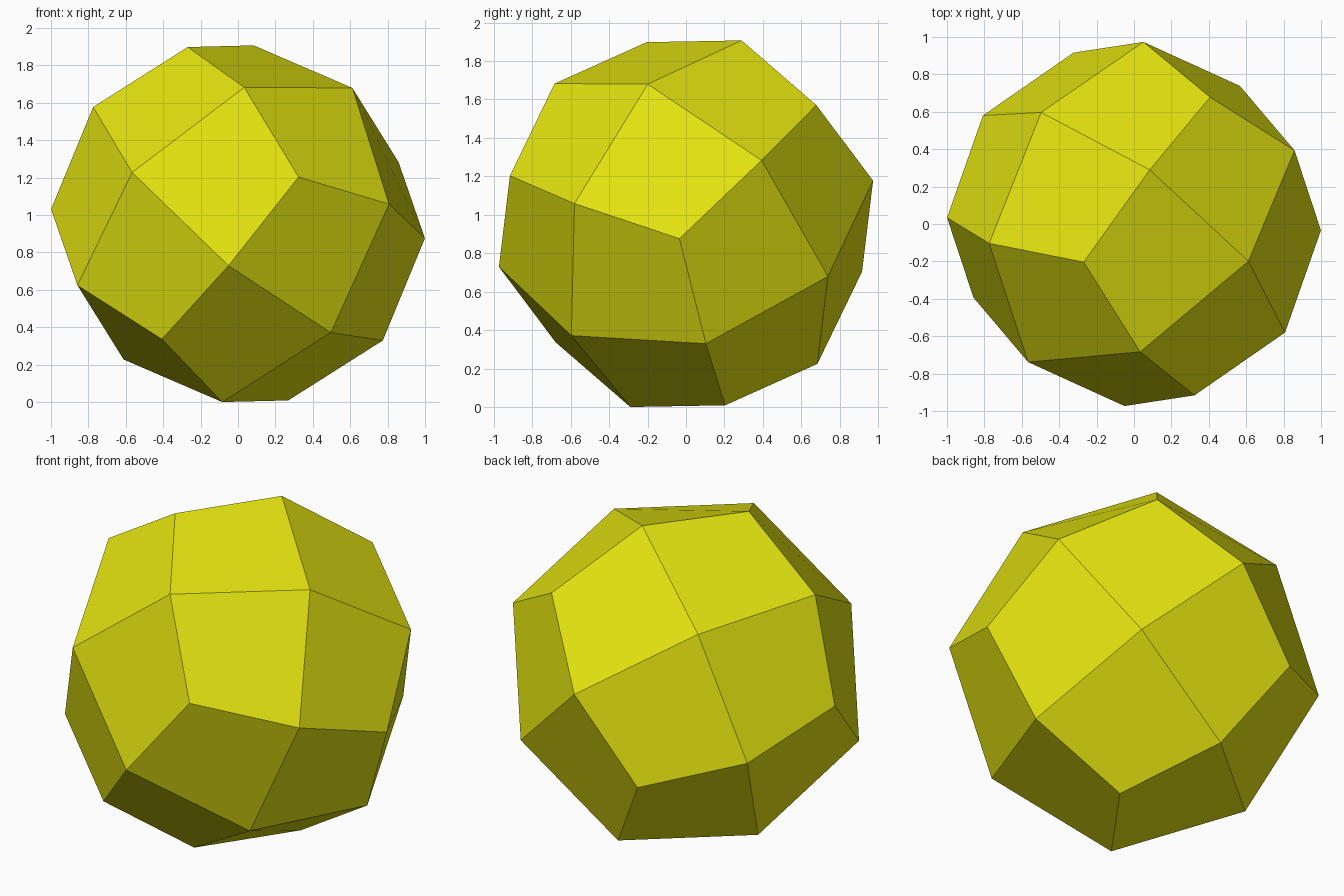
import bpy, bmesh
from itertools import product
from mathutils import Vector, Matrix

if "Cube" in bpy.data.objects:
    bpy.data.objects.remove(bpy.data.objects["Cube"], do_unlink=True)

# Single yellow material
yellow = bpy.data.materials.new("bright_yellow")
yellow.use_nodes = True
colour = (0.75, 0.75, 0.005, 1)
yellow.diffuse_color = colour
yellow.node_tree.nodes["Principled BSDF"].inputs["Base Color"].default_value = colour

# Distance from the centre for face-centre, edge and corner points of a rounded cube
RADIUS = {1: 0.97, 2: 1.0, 3: 1.003}

bm = bmesh.new()
points = {}


def point(signs):
    if signs not in points:
        direction = Vector(signs).normalized()
        points[signs] = bm.verts.new(direction * RADIUS[sum(map(abs, signs))])
    return points[signs]


# Three kites meet at every corner, one for each axis
for corner in product((-1, 1), repeat=3):
    for axis in range(3):
        second, third = (axis + 1) % 3, (axis + 2) % 3

        def keep(*kept):
            return tuple(s if i in kept else 0 for i, s in enumerate(corner))

        bm.faces.new([point(keep(axis)), point(keep(axis, second)),
                      point(corner), point(keep(axis, third))])
bmesh.ops.recalc_face_normals(bm, faces=bm.faces)

# Tilt the solid and rest it on the ground
first = Vector((-0.584, -0.762, 0.283)).normalized()
second = Vector((0.633, -0.202, 0.747))
second = (second - first * second.dot(first)).normalized()
tilt = Matrix((first, second, first.cross(second))).transposed()
bmesh.ops.transform(bm, matrix=tilt.to_4x4(), verts=bm.verts)
lowest = min(v.co.z for v in bm.verts)
bmesh.ops.translate(bm, vec=(0, 0, -lowest), verts=bm.verts)

mesh = bpy.data.meshes.new("kite_faced_solid")
bm.to_mesh(mesh)
bm.free()
mesh.materials.append(yellow)
solid = bpy.data.objects.new("kite_faced_solid", mesh)
bpy.context.collection.objects.link(solid)
